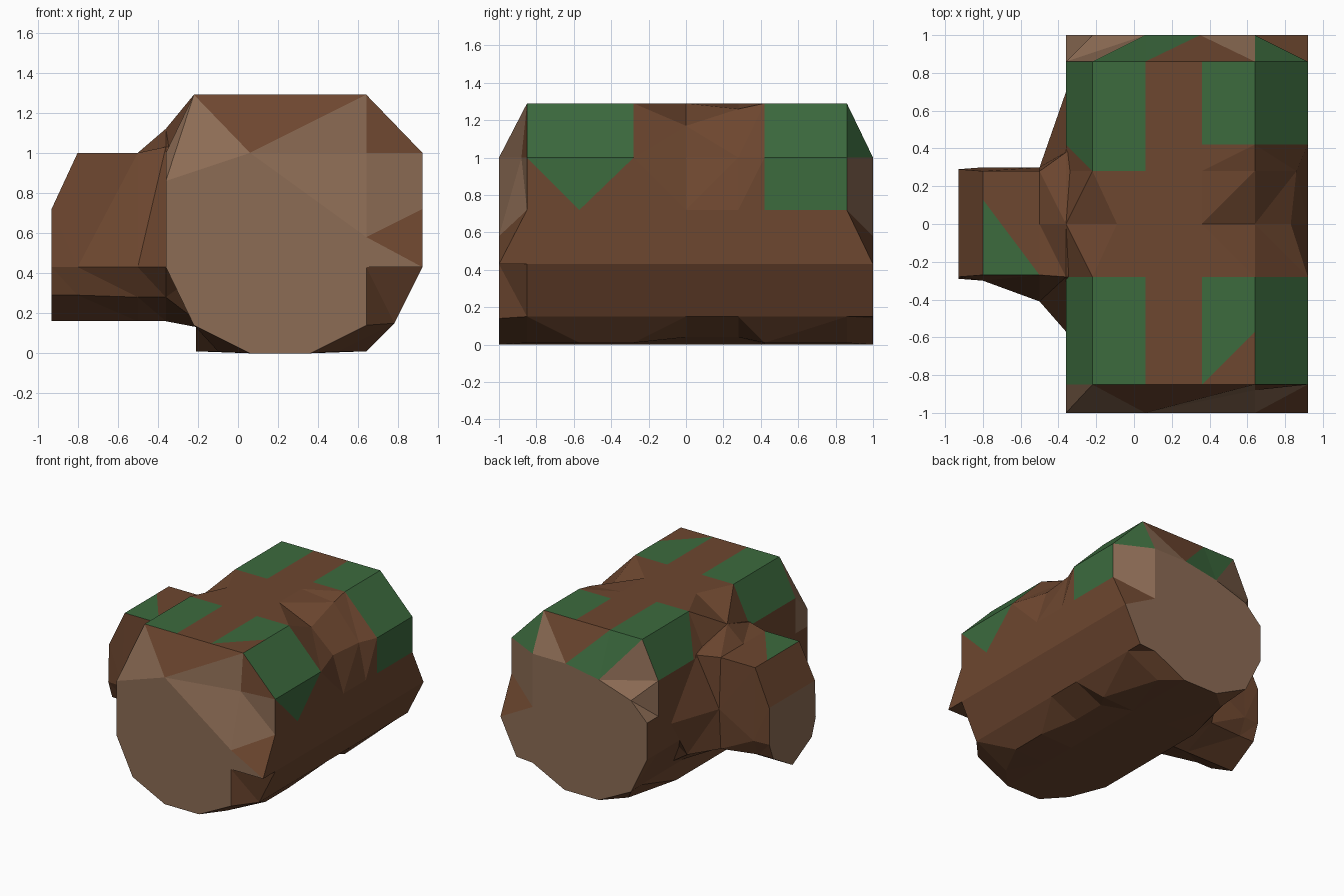
import bpy, bmesh

if "Cube" in bpy.data.objects:
    bpy.data.objects.remove(bpy.data.objects["Cube"])


def material(name, rgb):
    m = bpy.data.materials.new(name)
    m.diffuse_color = (*rgb, 1)
    m.use_nodes = True
    m.node_tree.nodes["Principled BSDF"].inputs["Base Color"].default_value = m.diffuse_color
    return m


BARK, WOOD, MOSS = 0, 1, 2
MATS = [material("bark", (0.155, 0.063, 0.029)),
        material("cut_wood", (0.265, 0.15, 0.09)),
        material("moss", (0.045, 0.145, 0.048))]


def loft(name, rings, colour, cap_colours, triangles):
    """Skin a list of closed rings; colour(i, j) picks the material of each quad,
    triangles[i, j] = (flip diagonal, material, material) splits one quad."""
    bm = bmesh.new()
    vs = [[bm.verts.new(p) for p in r] for r in rings]
    n = len(rings[0])
    for i in range(len(vs) - 1):
        for j in range(n):
            k = (j + 1) % n
            a, b, c, d = vs[i][j], vs[i][k], vs[i + 1][k], vs[i + 1][j]
            if (i, j) in triangles:
                flip, *mats = triangles[i, j]
                tris = ((a, b, d), (b, c, d)) if flip else ((a, b, c), (a, c, d))
                for t, m in zip(tris, mats):
                    bm.faces.new(t).material_index = m
            else:
                bm.faces.new((a, b, c, d)).material_index = colour(i, j)
    bm.faces.new(vs[0][::-1]).material_index = cap_colours[0]
    bm.faces.new(vs[-1]).material_index = cap_colours[1]
    bmesh.ops.remove_doubles(bm, verts=bm.verts, dist=0.001)
    bmesh.ops.triangulate(bm, faces=bm.faces)
    bmesh.ops.recalc_face_normals(bm, faces=bm.faces)
    me = bpy.data.meshes.new(name)
    bm.to_mesh(me)
    bm.free()
    for m in MATS:
        me.materials.append(m)
    ob = bpy.data.objects.new(name, me)
    bpy.context.collection.objects.link(ob)
    return ob


# Log: cross-section in x, z, repeated along y with dents and bevelled ends
SECTION = [(0.06, 0), (0.36, 0), (0.64, 0.01), (0.78, 0.15), (0.92, 0.43),
           (0.92, 0.72), (0.92, 1.0), (0.64, 1.29), (0.36, 1.29), (0.06, 1.29),
           (-0.22, 1.29), (-0.36, 1.0), (-0.36, 0.72), (-0.36, 0.43),
           (-0.21, 0.14), (-0.21, 0.01)]
END = {2: (0.64, 0.14), 5: (0.64, 0.58), 14: (-0.22, 0.14), 15: (-0.22, 0.14)}
FRONT = {**END, 3: (0.64, 0.43), 6: (0.64, 1.0, -0.88), 7: (0.64, 1.0, -0.88),
         8: (0.06, 1.0), 9: (0.06, 1.0), 10: (-0.36, 0.86), 11: (-0.36, 0.86),
         12: (-0.36, 0.72)}
BACK = {**END, 6: (0.64, 1.0), 7: (0.64, 1.0), 8: (0.35, 1.0), 9: (0.35, 1.0),
        10: (0.06, 0.95), 11: (-0.22, 0.86), 12: (-0.36, 0.72)}
YS = [-1, -0.85, -0.57, -0.28, 0, 0.28, 0.42, 0.86, 1]
DENTS = {0: FRONT, 8: BACK,
         1: {2: (0.5, 0.01), 15: (-0.1, 0.01)},
         7: {2: (0.5, 0.01), 15: (-0.1, 0.01)},
         4: {6: (0.83, 1.0), 7: (0.64, 1.17), 10: (-0.09, 1.29), 11: (-0.36, 1.12),
             2: (0.55, 0.04)},
         5: {6: (0.86, 1.0), 7: (0.64, 1.26), 2: (0.55, 0.04)}}


def log_point(i, j):
    x, z, *y = DENTS.get(i, {}).get(j, SECTION[j])
    return (x, y[0] if y else YS[i], z)


rings = [[log_point(i, j) for j in range(len(SECTION))] for i in range(len(YS))]

# Moss patches: (first ring gap, last ring gap, profile sides)
PATCHES = [(1, 2, (6, 7, 9, 10)), (5, 6, (9,)), (6, 6, (5, 6, 7, 10))]


def log_colour(i, j):
    if any(a <= i <= b and j in s for a, b, s in PATCHES):
        return MOSS
    if i in (0, 7) and j in (5, 10, 11):
        return WOOD
    return BARK


loft("log", rings, log_colour, (WOOD, WOOD), {
    (1, 7): (True, BARK, MOSS), (1, 5): (True, BARK, MOSS),
    (2, 5): (False, MOSS, BARK), (3, 5): (True, BARK, BARK),
    (5, 10): (False, BARK, MOSS),
    (0, 6): (False, BARK, BARK), (0, 7): (True, WOOD, BARK),
    (0, 9): (False, WOOD, BARK),
    (7, 6): (True, MOSS, MOSS), (7, 7): (False, BARK, WOOD),
    (7, 9): (False, MOSS, MOSS), (7, 10): (True, WOOD, WOOD)})

# Side branch: section in y, z, lofted from the stub end into the log
BRANCH = [
    (-0.93, [(-0.28, 0.72), (0, 0.72), (0.29, 0.72), (0.29, 0.43),
             (0.24, 0.30), (0, 0.16), (-0.24, 0.29), (-0.29, 0.43)]),
    (-0.80, [(-0.27, 1.0), (0.13, 1.0), (0.28, 1.0), (0.30, 0.43),
             (0.24, 0.30), (0, 0.16), (-0.24, 0.29), (-0.30, 0.43)]),
    (-0.50, [(-0.27, 1.0), (0, 1.0), (0.28, 1.0), (0.30, 0.60),
             (0.28, 0.28), (0, 0.16), (-0.30, 0.28), (-0.41, 0.43)]),
    (-0.36, [(-0.28, 1.03), (0, 1.12), (0.38, 1.02), (0.70, 0.60),
             (0.50, 0.28), (0, 0.16), (-0.40, 0.28), (-0.57, 0.43)]),
    (-0.15, [(-0.28, 1.0), (0, 1.12), (0.35, 1.0), (0.70, 0.60),
             (0.50, 0.14), (0, 0.12), (-0.30, 0.12), (-0.57, 0.43)])]
loft("branch", [[(x, y, z) for y, z in s] for x, s in BRANCH],
     lambda i, j: BARK, (WOOD, BARK), {(1, 0): (True, MOSS, BARK)})
